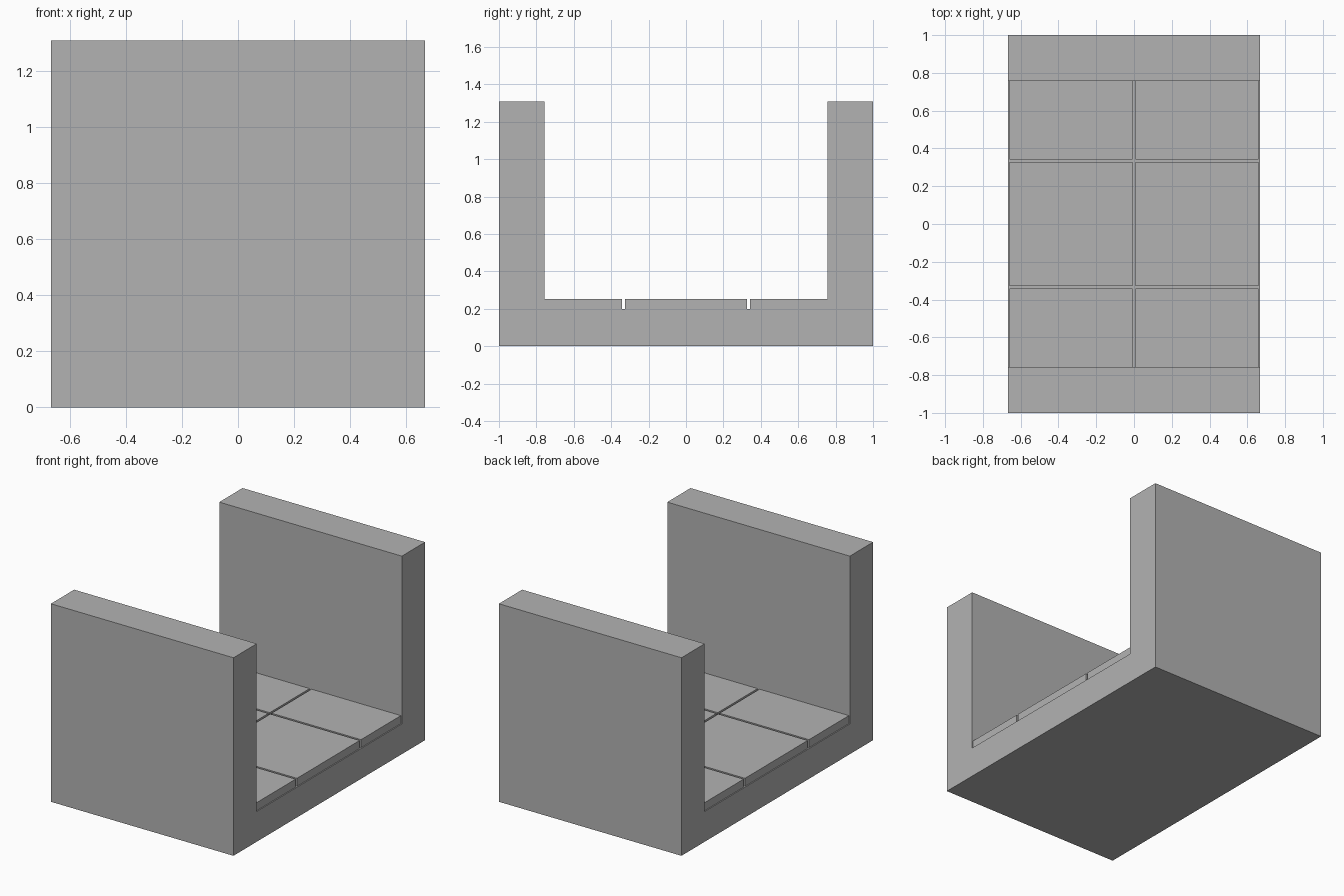
import bpy
import bmesh

cube = bpy.data.objects.get("Cube")
if cube:
    bpy.data.objects.remove(cube, do_unlink=True)

# Single concrete grey
grey = bpy.data.materials.new("concrete_grey")
grey.use_nodes = True
colour = (0.45, 0.45, 0.45, 1)
grey.diffuse_color = colour
grey.node_tree.nodes["Principled BSDF"].inputs["Base Color"].default_value = colour

HALF_W, HALF_L, HEIGHT = 0.667, 1.0, 1.308
WALL_IN, FLOOR, SLAB_TOP = 0.757, 0.2, 0.253
GAP = 0.007        # half the joint between slabs
SLAB_OUT = 0.66    # outer side of the slabs
JOINT = 0.334      # centre of the cross joints


def add_object(name, bm):
    bmesh.ops.recalc_face_normals(bm, faces=bm.faces)
    mesh = bpy.data.meshes.new(name)
    bm.to_mesh(mesh)
    bm.free()
    mesh.materials.append(grey)
    obj = bpy.data.objects.new(name, mesh)
    bpy.context.collection.objects.link(obj)
    return obj


def add_prism(name, profile, x0, x1):
    """Extrude a (y, z) profile along x."""
    bm = bmesh.new()
    face = bm.faces.new([bm.verts.new((x0, y, z)) for y, z in profile])
    moved = bmesh.ops.extrude_face_region(bm, geom=[face])["geom"]
    verts = [v for v in moved if isinstance(v, bmesh.types.BMVert)]
    bmesh.ops.translate(bm, verts=verts, vec=(x1 - x0, 0, 0))
    return add_object(name, bm)


# U-shaped trough: floor with two upright walls
half = [(HALF_L, 0), (HALF_L, HEIGHT), (WALL_IN, HEIGHT), (WALL_IN, FLOOR)]
profile = half + [(-y, z) for y, z in reversed(half)]
add_prism("trough", profile, -HALF_W, HALF_W)

# Floor slabs: two columns of three, separated by narrow joints
rows = {
    "front": (-WALL_IN, -JOINT - GAP),
    "middle": (-JOINT + GAP, JOINT - GAP),
    "back": (JOINT + GAP, WALL_IN),
}
for side, x0, x1 in (("left", GAP, SLAB_OUT), ("right", -SLAB_OUT, -GAP)):
    for row, (y0, y1) in rows.items():
        section = [(y0, FLOOR), (y1, FLOOR), (y1, SLAB_TOP), (y0, SLAB_TOP)]
        add_prism(f"floor_slab_{row}_{side}", section, x0, x1)
